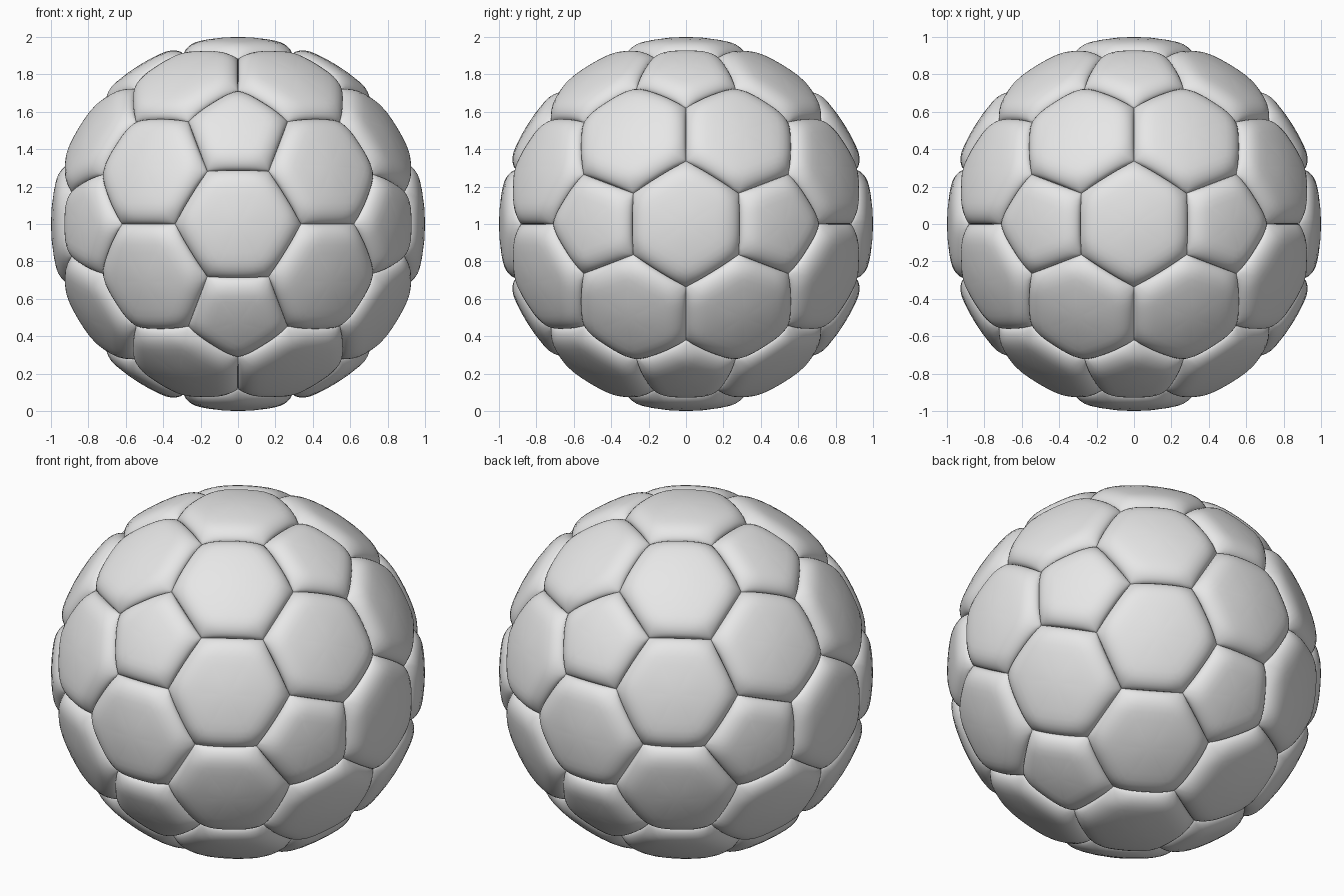
import bpy, bmesh, math
from mathutils import Vector

if "Cube" in bpy.data.objects:
    bpy.data.objects.remove(bpy.data.objects["Cube"], do_unlink=True)

PHI = (1 + math.sqrt(5)) / 2
SEAM, OUTER = 0.943, 1.0        # radius at the seams and on the panel tops
BEVEL = 0.11                    # width of the rounded panel rim
PENT_ANGLE = math.radians(17.2)  # pentagon centre to its corner
RINGS = (0.25, 0.5, 0.64, 0.74, 0.82, 0.88, 0.93, 0.965, 0.988, 1)
SEGMENTS = 10                   # steps along each panel side

grey = bpy.data.materials.new("light_grey")
grey.use_nodes = True
grey.diffuse_color = (0.8, 0.8, 0.8, 1)
grey.node_tree.nodes["Principled BSDF"].inputs["Base Color"].default_value = (0.8, 0.8, 0.8, 1)


def sort_around(center, points):
    """Order points counter-clockwise as seen from outside."""
    u = (points[0] - center * points[0].dot(center)).normalized()
    v = center.cross(u)
    return sorted(points, key=lambda p: math.atan2(p.dot(v), p.dot(u)))


def surface_point(direction, normals):
    """Push a direction out to the cushion-shaped panel surface."""
    height = 1
    for n in normals:
        d = max(0, min(1, math.asin(max(-1, min(1, n.dot(direction)))) / BEVEL))
        height *= math.sqrt(max(0, 1 - (1 - d) ** 2))
    return direction * (SEAM + (OUTER - SEAM) * height) + Vector((0, 0, 1))


def add_panel(bm, center, corners):
    corners = sort_around(center, corners)
    sides = list(zip(corners, corners[1:] + corners[:1]))
    normals = [a.cross(b).normalized() for a, b in sides]
    rim = [a.slerp(b, i / SEGMENTS) for a, b in sides for i in range(SEGMENTS)]
    middle = bm.verts.new(surface_point(center, normals))
    previous = None
    for s in RINGS:
        ring = [bm.verts.new(surface_point(center.lerp(e, s).normalized(), normals)) for e in rim]
        for i in range(len(ring)):
            j = (i + 1) % len(ring)
            if previous:
                bm.faces.new((previous[i], ring[i], ring[j], previous[j]))
            else:
                bm.faces.new((middle, ring[i], ring[j]))
        previous = ring


def make_object(name, panels):
    bm = bmesh.new()
    for center, corners in panels:
        add_panel(bm, center, corners)
    for f in bm.faces:
        f.smooth = True
    mesh = bpy.data.meshes.new(name)
    bm.to_mesh(mesh)
    bm.free()
    mesh.materials.append(grey)
    obj = bpy.data.objects.new(name, mesh)
    bpy.context.collection.objects.link(obj)


# Twelve pentagon centres
centers = []
for a in (-1, 1):
    for b in (-PHI, PHI):
        centers += [Vector(p).normalized() for p in ((0, b, a), (b, a, 0), (a, 0, b))]


def adjacent(p, q):
    return 0.4 < p.dot(q) < 0.5


# Twenty points where three hexagons meet
junctions = []
for i, p in enumerate(centers):
    for j in range(i + 1, len(centers)):
        for k in range(j + 1, len(centers)):
            q, r = centers[j], centers[k]
            if adjacent(p, q) and adjacent(q, r) and adjacent(p, r):
                junctions.append((p + q + r).normalized())


def near(center):
    return [d for d in junctions if d.dot(center) > 0.75]


def pent_corner(center, junction):
    return center.slerp(junction, PENT_ANGLE / center.angle(junction))


# Pentagon panels
make_object("pentagon_panels",
            [(c, [pent_corner(c, d) for d in near(c)]) for c in centers])

# Hexagon panels, one between each pair of neighbouring pentagons
hexagons = []
for i, p in enumerate(centers):
    for q in centers[i + 1:]:
        if adjacent(p, q):
            shared = [d for d in near(p) if d.dot(q) > 0.75]
            corners = shared + [pent_corner(c, d) for c in (p, q) for d in shared]
            hexagons.append(((p + q).normalized(), corners))
make_object("hexagon_panels", hexagons)
